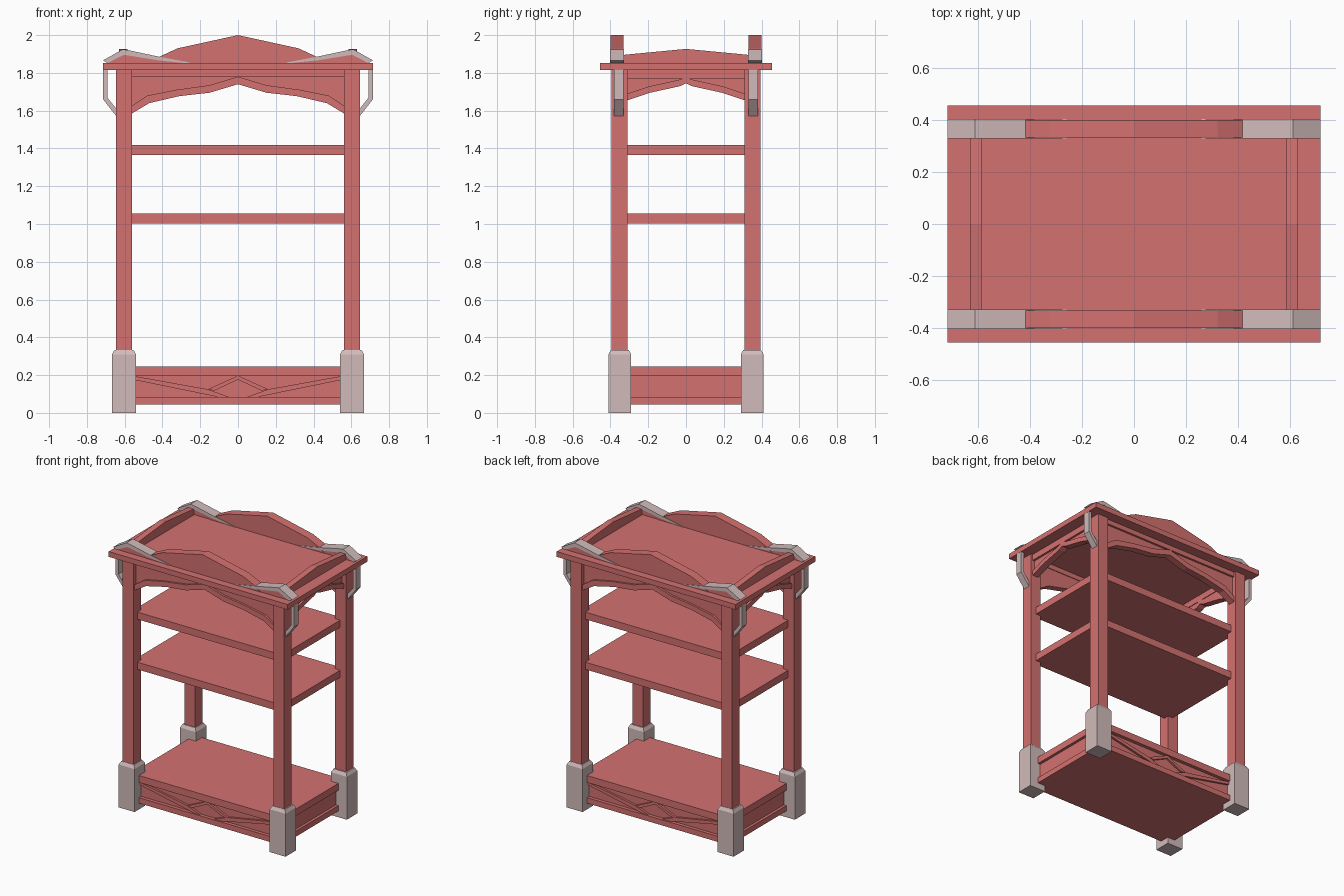
import bpy, bmesh
from mathutils import Vector

old = bpy.data.objects.get("Cube")
if old:
    bpy.data.objects.remove(old)


def material(name, rgb):
    m = bpy.data.materials.new(name)
    m.use_nodes = True
    m.diffuse_color = (*rgb, 1)
    m.node_tree.nodes["Principled BSDF"].inputs["Base Color"].default_value = (*rgb, 1)
    return m


RED = material("red_wood", (0.65, 0.165, 0.16))
GREY = material("grey_metal", (0.64, 0.50, 0.495))


def finish(name, bm, mat):
    bmesh.ops.recalc_face_normals(bm, faces=bm.faces)
    mesh = bpy.data.meshes.new(name)
    bm.to_mesh(mesh)
    bm.free()
    mesh.materials.append(mat)
    ob = bpy.data.objects.new(name, mesh)
    bpy.context.collection.objects.link(ob)
    return ob


def box(name, lo, hi, mat=RED):
    lo, hi = Vector(lo), Vector(hi)
    bm = bmesh.new()
    bmesh.ops.create_cube(bm, size=1)
    for v in bm.verts:
        v.co = (lo + hi) / 2 + v.co * (hi - lo)
    return finish(name, bm, mat)


def prism(name, outline, start, end, axis="y", mat=RED):
    """Extrude an outline of (across, height) points along x or y."""
    bm = bmesh.new()
    place = (lambda u, d, z: (u, d, z)) if axis == "y" else (lambda u, d, z: (d, u, z))
    face = bm.faces.new([bm.verts.new(place(u, start, z)) for u, z in outline])
    out = bmesh.ops.extrude_face_region(bm, geom=[face])
    shift = Vector(place(0, end - start, 0))
    bmesh.ops.translate(bm, vec=shift, verts=[g for g in out["geom"] if isinstance(g, bmesh.types.BMVert)])
    return finish(name, bm, mat)


def mirrored(half):
    """Full symmetric line from a half running from the centre outwards."""
    return [(-u, z) for u, z in reversed(half) if u > 0] + half


def band(upper, lower):
    return upper + lower[::-1]


# Plain slabs: roof, shelves, base
box("roof_slab", (-0.715, -0.455, 1.815), (0.715, 0.455, 1.853))
box("upper_shelf", (-0.6, -0.35, 1.365), (0.6, 0.35, 1.417))
box("lower_shelf", (-0.6, -0.35, 1.003), (0.6, 0.35, 1.055))
box("base_top", (-0.6, -0.36, 0.195), (0.6, 0.36, 0.245))
box("base_core", (-0.58, -0.335, 0.06), (0.58, 0.335, 0.2))
box("base_bottom", (-0.6, -0.36, 0.045), (0.6, 0.36, 0.085))

# Apron and pediment outlines
front_low = mirrored([(0, 1.74), (0.15, 1.695), (0.31, 1.677), (0.47, 1.64), (0.57, 1.58)])
front_trim = mirrored([(0, 1.78), (0.15, 1.735), (0.33, 1.71), (0.48, 1.68), (0.57, 1.62)])
side_low = mirrored([(0, 1.745), (0.03, 1.73), (0.19, 1.695), (0.32, 1.652)])
side_trim = [(u, z + 0.035) for u, z in side_low]
front_crest = mirrored([(0, 2.0), (0.32, 1.93), (0.42, 1.884), (0.46, 1.85)])
side_crest = mirrored([(0, 1.927), (0.335, 1.895), (0.335, 1.85)])


def across(half, z):
    return [(-half, z), (half, z)]


for s, word in ((-1, "front"), (1, "back")):
    prism(word + "_apron", band(across(0.57, 1.815), front_low), s * 0.335, s * 0.365)
    prism(word + "_apron_trim", band(front_trim, front_low), s * 0.33, s * 0.38)
    prism(word + "_apron_rail", band(across(0.57, 1.815), across(0.57, 1.78)), s * 0.33, s * 0.38)
    prism(word + "_pediment", front_crest, s * 0.332, s * 0.4)
    # Lattice on the base panel
    for m in (-1, 1):
        long = [(-0.56, 0.197), (-0.16, 0.125), (-0.05, 0.085), (-0.11, 0.085), (-0.56, 0.177)]
        short = [(0, 0.197), (-0.16, 0.125), (-0.125, 0.118), (0, 0.176)]
        for kind, pts in (("long", long), ("short", short)):
            side = "left" if m < 0 else "right"
            prism(f"{word}_{side}_{kind}_brace", [(m * u, z) for u, z in pts], s * 0.33, s * 0.35)

for s, word in ((-1, "right"), (1, "left")):
    prism(word + "_apron", band(across(0.32, 1.815), side_low), s * 0.585, s * 0.615, "x")
    prism(word + "_apron_trim", band(side_trim, side_low), s * 0.58, s * 0.63, "x")
    prism(word + "_apron_rail", band(across(0.32, 1.815), across(0.32, 1.77)), s * 0.58, s * 0.63, "x")
    prism(word + "_pediment", side_crest, s * 0.585, s * 0.63, "x")

# Corners: post, foot, roof strap with wedge, hanging bracket
strap_top = [(0.715, 1.866), (0.61, 1.925), (0.58, 1.92), (0.42, 1.886), (0.26, 1.856)]
strap_low = [(0.69, 1.852), (0.605, 1.895), (0.58, 1.892), (0.42, 1.866), (0.26, 1.85)]
bracket_out = [(0.714, 1.815), (0.714, 1.66), (0.64, 1.565)]
bracket_in = [(0.69, 1.815), (0.69, 1.667), (0.64, 1.605)]
for sx, xw in ((-1, "right"), (1, "left")):
    for sy, yw in ((-1, "front"), (1, "back")):
        tag = f"{yw}_{xw}_"
        flip = lambda pts: [(sx * u, z) for u, z in pts]
        box(tag + "post", (sx * 0.56, sy * 0.31, 0.3), (sx * 0.645, sy * 0.395, 1.816))
        foot = box(tag + "foot", (sx * 0.54, sy * 0.29, 0), (sx * 0.667, sy * 0.41, 0.33), GREY)
        for v in foot.data.vertices:  # taper the top rim
            if v.co.z > 0.3:
                v.co.z = 0.31
        bm = bmesh.new()
        bm.from_mesh(foot.data)
        bm.normal_update()
        top = max(bm.faces, key=lambda f: f.calc_center_median().z)
        bmesh.ops.inset_region(bm, faces=[top], thickness=0.018)
        for v in top.verts:
            v.co.z = 0.333
        bmesh.ops.recalc_face_normals(bm, faces=bm.faces)
        bm.to_mesh(foot.data)
        bm.free()
        prism(tag + "roof_strap", flip(band(strap_top, strap_low)), sy * 0.329, sy * 0.403, "y", GREY)
        prism(tag + "strap_wedge", flip(strap_low), sy * 0.335, sy * 0.397)
        prism(tag + "bracket", flip(band(bracket_out, bracket_in)), sy * 0.33, sy * 0.38, "y", GREY)
